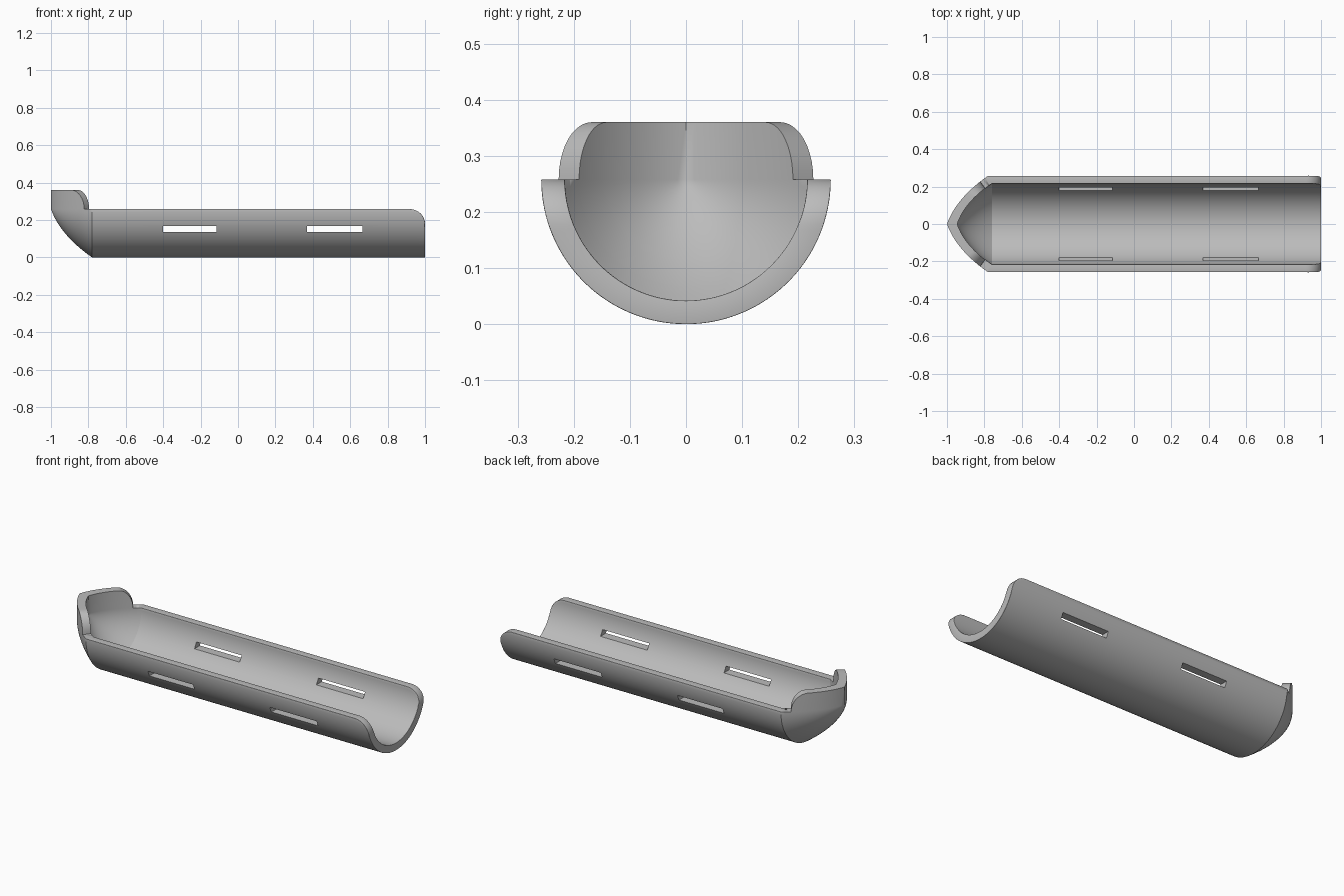
import bpy, bmesh
from math import sin, cos, asin, pi, sqrt
from mathutils import Matrix

if "Cube" in bpy.data.objects:
    bpy.data.objects.remove(bpy.data.objects["Cube"], do_unlink=True)

R_OUT, R_IN = 0.258, 0.216      # tube radii
AXIS = R_OUT                    # height of the tube axis and of the rim
NOSE_TOP = 0.36
ARC = 48                        # steps around the half circle
ROUND = 0.08                    # rounding of the open end


def bezier(a, b, c, t):
    return tuple((1 - t) ** 2 * p + 2 * t * (1 - t) * q + t * t * r
                 for p, q, r in zip(a, b, c))


def nose_height(t, start=0.13, full=0.37):
    """Top of the nose wall: a quarter ellipse, then flat."""
    if t <= start:
        return AXIS
    k = min(1, (t - start) / (full - start))
    return AXIS + (NOSE_TOP - AXIS) * sqrt(1 - (1 - k) ** 2)


def section(x, r, top):
    """Half circle below the axis, with straight walls up to the top."""
    a0 = asin((AXIS - top) / r) if top < AXIS else 0
    pts = []
    for i in range(ARC + 1):
        a = a0 + (pi - 2 * a0) * i / ARC
        pts.append((x, r * cos(a), AXIS - r * sin(a)))
    return [(x, pts[0][1], top)] + pts + [(x, pts[-1][1], top)]


# Stations from nose tip to open end: outer x, outer r, inner x, inner r, top
stations = []
params = [1 - i / 16 for i in range(10)]
params += [0.13 + 0.24 * (1 - cos(pi / 2 * (1 - i / 10))) for i in range(11)]
params += [0.09, 0.045, 0]
for t in sorted(set(params), reverse=True):
    xo, ro = bezier((-0.78, R_OUT), (-0.95, 0.14), (-1, 0), t)
    xi, ri = bezier((-0.76, R_IN), (-0.905, 0.12), (-0.945, 0), t)
    stations.append((xo, ro, xi, ri, nose_height(t)))
for i in range(9):
    a = pi / 2 * i / 8
    x = 1 - ROUND + ROUND * sin(a)
    stations.append((x, R_OUT, x, R_IN, AXIS - ROUND + ROUND * cos(a)))

# Skin the shell
bm = bmesh.new()
outer = [[bm.verts.new(p) for p in section(s[0], s[1], s[4])] for s in stations]
inner = [[bm.verts.new(p) for p in section(s[2], s[3], s[4])] for s in stations]


def strip(a, b):
    for i in range(len(a) - 1):
        bm.faces.new((a[i], a[i + 1], b[i + 1], b[i]))


for k in range(len(stations) - 1):
    strip(outer[k], outer[k + 1])
    strip(inner[k + 1], inner[k])
for side in (0, -1):
    strip([row[side] for row in outer], [row[side] for row in inner])
strip(outer[-1], inner[-1])
bmesh.ops.remove_doubles(bm, verts=bm.verts[:], dist=1e-5)
bmesh.ops.recalc_face_normals(bm, faces=bm.faces[:])

# Soften the rim of the tube
rim = [e for e in bm.edges if len(e.link_faces) == 2
       and e.calc_face_angle(0) > pi / 4
       and all(v.co.x > -0.785 for v in e.verts)]
bmesh.ops.bevel(bm, geom=rim, offset=0.006, segments=3, profile=0.5,
                affect='EDGES', clamp_overlap=True)
mesh = bpy.data.meshes.new("trough_shell")
bm.to_mesh(mesh)
bm.free()
shell = bpy.data.objects.new("trough_shell", mesh)
bpy.context.collection.objects.link(shell)

# Strap slots through both side walls
bm = bmesh.new()
for x0, x1 in ((-0.4, -0.115), (0.37, 0.665)):
    place = Matrix.Translation(((x0 + x1) / 2, 0, 0.152))
    bmesh.ops.create_cube(bm, size=1,
                          matrix=place @ Matrix.Diagonal((x1 - x0, 1, 0.032, 1)))
cut_mesh = bpy.data.meshes.new("slot_cutter")
bm.to_mesh(cut_mesh)
bm.free()
cutter = bpy.data.objects.new("slot_cutter", cut_mesh)
cutter.hide_render = True
bpy.context.collection.objects.link(cutter)

bpy.ops.object.select_all(action='DESELECT')
shell.select_set(True)
bpy.context.view_layer.objects.active = shell
mod = shell.modifiers.new("slots", 'BOOLEAN')
mod.operation = 'DIFFERENCE'
mod.solver = 'EXACT'
mod.object = cutter
bpy.ops.object.modifier_apply(modifier=mod.name)
bpy.data.objects.remove(cutter, do_unlink=True)

# Grey finish
grey = bpy.data.materials.new("plain_grey")
grey.use_nodes = True
colour = (0.5, 0.5, 0.5, 1)
grey.diffuse_color = colour
grey.node_tree.nodes["Principled BSDF"].inputs["Base Color"].default_value = colour
shell.data.materials.clear()
shell.data.materials.append(grey)
bpy.ops.object.shade_smooth_by_angle(angle=pi / 6)
